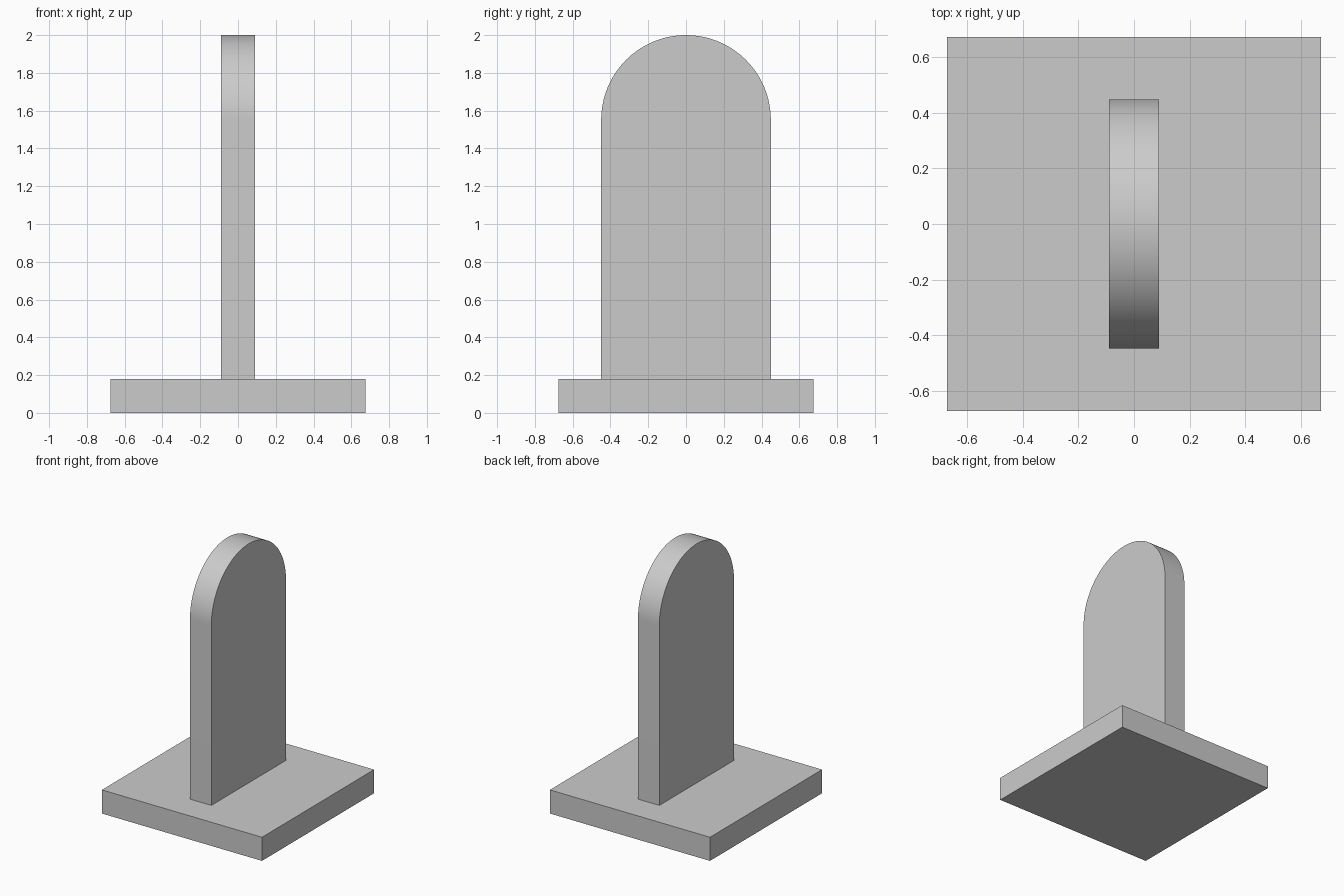
import bpy, bmesh
from math import sin, cos, pi, radians

default_cube = bpy.data.objects.get("Cube")
if default_cube:
    bpy.data.objects.remove(default_cube, do_unlink=True)

BASE_HALF, BASE_TOP = 0.674, 0.18
HALF_WIDTH, HALF_THICK = 0.449, 0.09
ARC_STEPS = 64

# Single plain grey material
grey = bpy.data.materials.new("plain_grey")
grey.use_nodes = True
colour = (0.6, 0.6, 0.6, 1)
grey.diffuse_color = colour
grey.node_tree.nodes["Principled BSDF"].inputs["Base Color"].default_value = colour


def extrude_profile(name, points, offset):
    """Make a solid by sweeping a closed outline along an offset."""
    bm = bmesh.new()
    face = bm.faces.new([bm.verts.new(p) for p in points])
    swept = bmesh.ops.extrude_face_region(bm, geom=[face])["geom"]
    verts = [g for g in swept if isinstance(g, bmesh.types.BMVert)]
    bmesh.ops.translate(bm, verts=verts, vec=offset)
    bmesh.ops.recalc_face_normals(bm, faces=bm.faces)
    mesh = bpy.data.meshes.new(name)
    bm.to_mesh(mesh)
    bm.free()
    mesh.materials.append(grey)
    obj = bpy.data.objects.new(name, mesh)
    bpy.context.collection.objects.link(obj)
    return obj


# Square base slab
b = BASE_HALF
extrude_profile("base_slab", [(-b, -b, 0), (b, -b, 0), (b, b, 0), (-b, b, 0)],
                (0, 0, BASE_TOP))

# Upright plate with a half-round top
arc_centre = 2 - HALF_WIDTH
outline = [(-HALF_THICK, -HALF_WIDTH, BASE_TOP), (-HALF_THICK, HALF_WIDTH, BASE_TOP)]
for i in range(ARC_STEPS + 1):
    a = pi * i / ARC_STEPS
    outline.append((-HALF_THICK, HALF_WIDTH * cos(a), arc_centre + HALF_WIDTH * sin(a)))
plate = extrude_profile("upright_plate", outline, (2 * HALF_THICK, 0, 0))

# Smooth the rounded top, keep the rims sharp
bpy.ops.object.select_all(action="DESELECT")
plate.select_set(True)
bpy.context.view_layer.objects.active = plate
bpy.ops.object.shade_smooth_by_angle(angle=radians(30))
